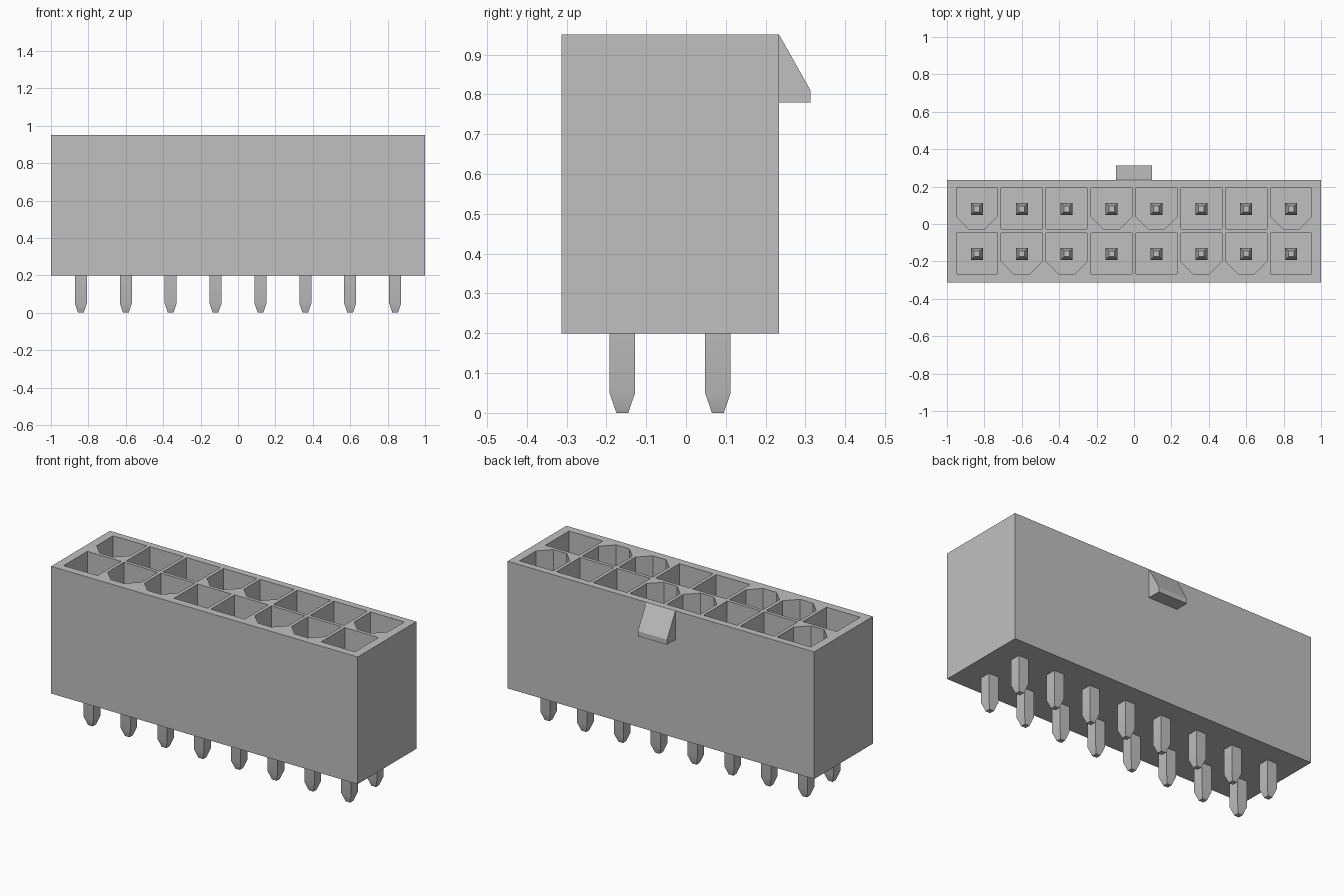
import bpy
import bmesh
import math

cube = bpy.data.objects.get("Cube")
if cube:
    bpy.data.objects.remove(cube, do_unlink=True)

# One grey for housing and pins
grey = bpy.data.materials.new("light grey")
grey.use_nodes = True
COLOR = (0.527, 0.527, 0.527, 1.0)
grey.diffuse_color = COLOR
grey.node_tree.nodes["Principled BSDF"].inputs["Base Color"].default_value = COLOR

COLUMNS = [-0.84 + 0.24 * i for i in range(8)]
ROWS = {"front": -0.16, "back": 0.08}
KEYED = {"front": (1, 2, 5, 6), "back": (0, 3, 4, 7)}   # sockets with cut corners
BODY_BOTTOM, BODY_TOP = 0.2, 0.95
SOCKET_FLOOR, PIN_TOP = 0.38, 0.72


def loft(bm, rings):
    """Join rings of points with side faces and cap both ends."""
    loops = [[bm.verts.new(p) for p in ring] for ring in rings]
    n = len(loops[0])
    for a, b in zip(loops, loops[1:]):
        for i in range(n):
            j = (i + 1) % n
            bm.faces.new((a[i], a[j], b[j], b[i]))
    bm.faces.new(loops[0][::-1])
    bm.faces.new(loops[-1])


def rect(x0, x1, y0, y1):
    return [(x0, y0), (x1, y0), (x1, y1), (x0, y1)]


def at_height(outline, z):
    return [(x, y, z) for x, y in outline]


def make_object(name, bm):
    bmesh.ops.recalc_face_normals(bm, faces=bm.faces)
    mesh = bpy.data.meshes.new(name)
    bm.to_mesh(mesh)
    bm.free()
    mesh.materials.append(grey)
    obj = bpy.data.objects.new(name, mesh)
    bpy.context.collection.objects.link(obj)
    return obj


def select_only(obj):
    bpy.ops.object.select_all(action='DESELECT')
    obj.select_set(True)
    bpy.context.view_layer.objects.active = obj


# Housing block
bm = bmesh.new()
block = rect(-1, 1, -0.313, 0.234)
loft(bm, [at_height(block, BODY_BOTTOM), at_height(block, BODY_TOP)])
housing = make_object("housing", bm)

# Socket cutter: square wells, keyed ones with the two front corners cut off
bm = bmesh.new()
H, C = 0.11, 0.067
for row, y in ROWS.items():
    for i, x in enumerate(COLUMNS):
        yc = y + 0.003
        if i in KEYED[row]:
            outline = [(x - H + C, yc - H), (x + H - C, yc - H), (x + H, yc - H + C),
                       (x + H, yc + H), (x - H, yc + H), (x - H, yc - H + C)]
        else:
            outline = rect(x - H, x + H, yc - H, yc + H)
        loft(bm, [at_height(outline, SOCKET_FLOOR), at_height(outline, BODY_TOP + 0.1)])
cutter = make_object("socket_cutter", bm)
cutter.hide_render = True

cut = housing.modifiers.new("sockets", 'BOOLEAN')
cut.operation = 'DIFFERENCE'
cut.solver = 'EXACT'
cut.object = cutter
select_only(housing)
bpy.ops.object.modifier_apply(modifier=cut.name)
bpy.data.objects.remove(cutter, do_unlink=True)

# Latch wedge on the back
profile = [(0.234, 0.95), (0.313, 0.81), (0.313, 0.78), (0.234, 0.78)]
bm = bmesh.new()
loft(bm, [[(x, y, z) for y, z in profile] for x in (-0.095, 0.095)])
make_object("latch", bm)

# Square pins, tapered at both ends
PIN_PROFILE = [(0.0, 0.015), (0.05, 0.032), (PIN_TOP - 0.05, 0.032), (PIN_TOP, 0.015)]
for row, y in ROWS.items():
    bm = bmesh.new()
    for x in COLUMNS:
        loft(bm, [at_height(rect(x - r, x + r, y - r, y + r), z) for z, r in PIN_PROFILE])
    pins = make_object(row + "_pins", bm)
    select_only(pins)
    bpy.ops.object.shade_smooth_by_angle(angle=math.radians(30))
